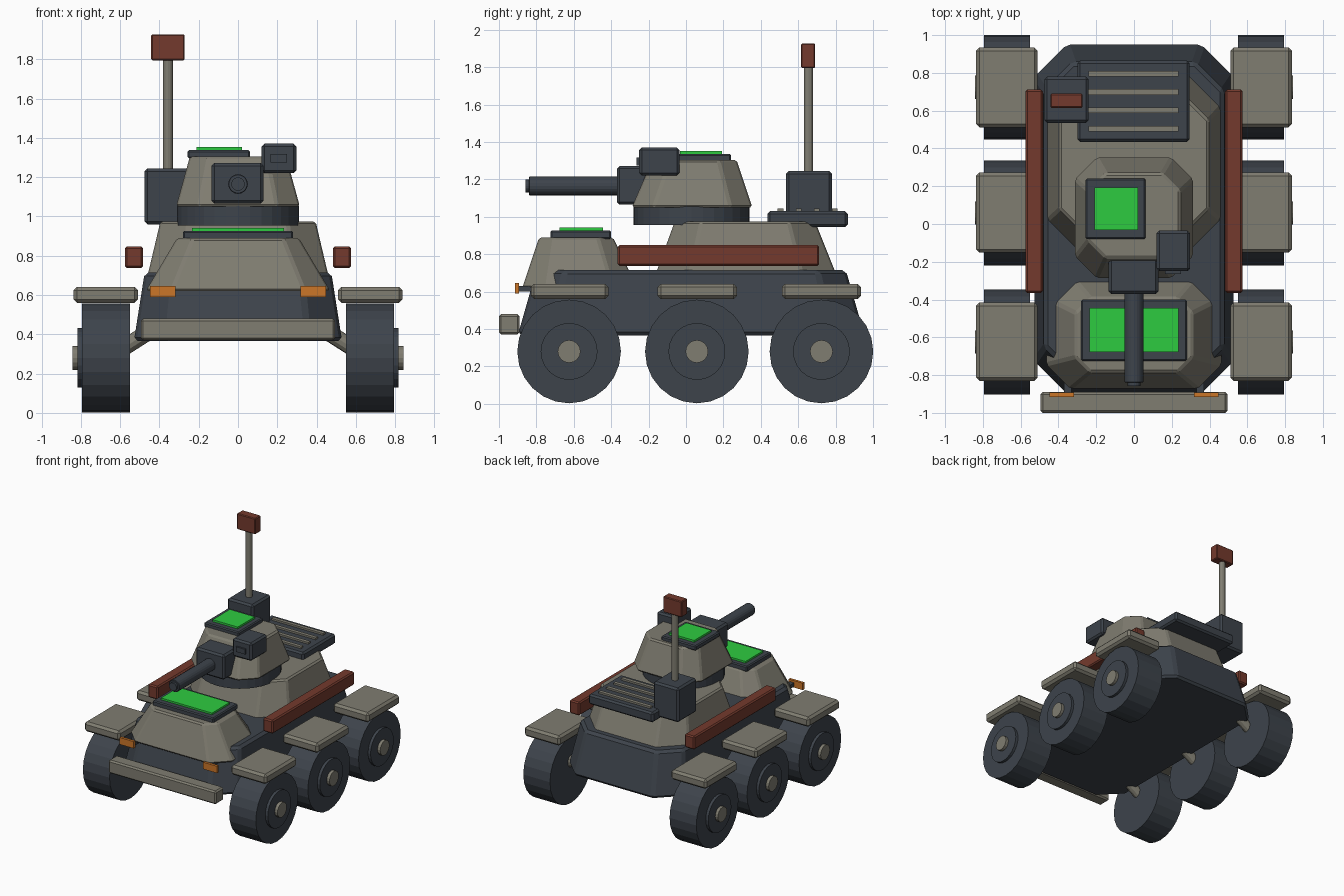
import bpy, bmesh, math
from mathutils import Vector

if "Cube" in bpy.data.objects:
    bpy.data.objects.remove(bpy.data.objects["Cube"])


def material(name, rgb):
    m = bpy.data.materials.new(name)
    m.diffuse_color = (*rgb, 1)
    m.use_nodes = True
    m.node_tree.nodes["Principled BSDF"].inputs["Base Color"].default_value = m.diffuse_color
    return m


TAN = material("warm grey armour", (0.215, 0.205, 0.165))
DARK = material("dark slate", (0.047, 0.057, 0.071))
RED = material("rust red", (0.175, 0.042, 0.026))
ORANGE = material("orange lamp", (0.60, 0.18, 0.022))
GREEN = material("bright green", (0.027, 0.60, 0.051))


def finish(bm, name, mat, bevel=0.0):
    bmesh.ops.recalc_face_normals(bm, faces=bm.faces)
    mesh = bpy.data.meshes.new(name)
    bm.to_mesh(mesh)
    bm.free()
    mesh.materials.append(mat)
    ob = bpy.data.objects.new(name, mesh)
    bpy.context.collection.objects.link(ob)
    if bevel:
        mod = ob.modifiers.new("edge bevel", "BEVEL")
        mod.width = bevel
        mod.segments = 1
        mod.limit_method = "ANGLE"
        mod.angle_limit = math.radians(30)
    return ob


def box(name, mat, x, y, z, bevel=0.0):
    """Box given by its (min, max) ranges."""
    bm = bmesh.new()
    bmesh.ops.create_cube(bm, size=1)
    for v in bm.verts:
        v.co = [(a + b) / 2 + c * (b - a) for c, (a, b) in zip(v.co, (x, y, z))]
    return finish(bm, name, mat, bevel)


def rod(name, mat, start, end, r, sides=24, bevel=0.0):
    """Cylinder between two points."""
    a, b = Vector(start), Vector(end)
    bm = bmesh.new()
    bmesh.ops.create_cone(bm, cap_ends=True, segments=sides, radius1=r,
                          radius2=r, depth=(b - a).length)
    rot = (b - a).to_track_quat("Z", "Y")
    for v in bm.verts:
        v.co = rot @ v.co + (a + b) / 2
    return finish(bm, name, mat, bevel)


def armour(name, mat, low, high, bevel=0.012):
    """Eight-sided tapered block; each ring is (half width, y0, y1, corner, z)."""
    bm = bmesh.new()
    rings = []
    for w, y0, y1, c, z in (low, high):
        pts = [(w, y0 + c), (w, y1 - c), (w - c, y1), (c - w, y1),
               (-w, y1 - c), (-w, y0 + c), (c - w, y0), (w - c, y0)]
        rings.append([bm.verts.new((px, py, z)) for px, py in pts])
    lo, hi = rings
    bm.faces.new(lo)
    bm.faces.new(hi)
    for i in range(8):
        j = (i + 1) % 8
        bm.faces.new((lo[i], lo[j], hi[j], hi[i]))
    return finish(bm, name, mat, bevel)


# Hull and armour blocks
armour("hull", DARK, (0.53, -0.90, 0.955, 0.17, 0.365),
       (0.475, -0.80, 0.855, 0.15, 0.715), 0.02)
armour("front_armour", TAN, (0.47, -0.875, -0.26, 0.13, 0.62),
       (0.31, -0.785, -0.39, 0.08, 0.89))
armour("upper_body", TAN, (0.46, -0.16, 0.80, 0.18, 0.70),
       (0.395, -0.06, 0.69, 0.14, 0.975))
box("bumper", TAN, (-0.495, 0.495), (-1.0, -0.89), (0.37, 0.48), 0.012)

# Front hatch
box("front_hatch", DARK, (-0.28, 0.28), (-0.725, -0.40), (0.88, 0.927), 0.008)
box("front_hatch_glass", GREEN, (-0.235, 0.235), (-0.677, -0.445), (0.92, 0.942))

# Turret
rod("turret_ring", DARK, (0, 0.03, 0.955), (0, 0.03, 1.055), 0.31, 32)
armour("turret", TAN, (0.315, -0.29, 0.355, 0.115, 1.05),
       (0.245, -0.18, 0.27, 0.095, 1.305))
box("turret_hatch", DARK, (-0.257, 0.062), (-0.08, 0.24), (1.295, 1.337), 0.008)
box("turret_hatch_glass", GREEN, (-0.21, 0.02), (-0.033, 0.192), (1.33, 1.353))
box("gun_mantlet", DARK, (-0.135, 0.13), (-0.37, -0.17), (1.065, 1.272), 0.015)
rod("gun_barrel", DARK, (0, -0.36, 1.165), (0, -0.84, 1.165), 0.05, 20, 0.004)
rod("gun_muzzle", DARK, (0, -0.83, 1.165), (0, -0.857, 1.165), 0.034, 20)
box("sight_box", DARK, (0.12, 0.297), (-0.25, -0.035), (1.22, 1.37), 0.014)
box("sight_lens", DARK, (0.165, 0.25), (-0.265, -0.245), (1.275, 1.317))

# Engine deck with slats
box("engine_deck", DARK, (-0.30, 0.295), (0.435, 0.865), (0.945, 1.03), 0.014)
for i in range(4):
    y = 0.505 + i * 0.097
    box(f"deck_slat_{i + 1}", TAN, (-0.24, 0.235), (y - 0.015, y + 0.015), (1.025, 1.045))

# Antenna
box("antenna_base", DARK, (-0.475, -0.24), (0.535, 0.78), (0.96, 1.245), 0.015)
rod("antenna_mast", TAN, (-0.357, 0.655, 1.24), (-0.357, 0.655, 1.81), 0.025, 12)
box("antenna_flag", RED, (-0.442, -0.272), (0.615, 0.69), (1.795, 1.927), 0.006)

# Parts repeated on both sides
for side, s in (("right", 1), ("left", -1)):
    def span(a, b):
        return tuple(sorted((a * s, b * s)))

    box(f"side_rail_{side}", RED, span(0.483, 0.575), (-0.365, 0.712), (0.737, 0.848), 0.01)
    box(f"lamp_{side}", ORANGE, span(0.318, 0.448), (-0.915, -0.893), (0.59, 0.647))
    # The front lamps sit on short brackets
    box(f"lamp_bracket_{side}", DARK, span(0.33, 0.37), (-0.895, -0.80), (0.60, 0.63))

    for row, yc, f0, f1 in (("front", -0.625, -0.83, -0.415),
                            ("middle", 0.058, -0.152, 0.272),
                            ("rear", 0.724, 0.512, 0.935)):
        tag = f"{row}_{side}"
        zc = 0.28
        rod(f"wheel_{tag}", DARK, (0.55 * s, yc, zc), (0.795 * s, yc, zc), 0.277, 24)
        rod(f"wheel_disc_{tag}", DARK, (0.79 * s, yc, zc), (0.818 * s, yc, zc), 0.152, 24)
        rod(f"hub_cap_{tag}", TAN, (0.81 * s, yc, zc), (0.843 * s, yc, zc), 0.061, 16)
        rod(f"axle_arm_{tag}", TAN, (0.38 * s, yc, 0.46), (0.60 * s, yc, 0.32), 0.042, 12)
        box(f"fender_{tag}", TAN, span(0.51, 0.837), (f0, f1), (0.56, 0.642), 0.018)
